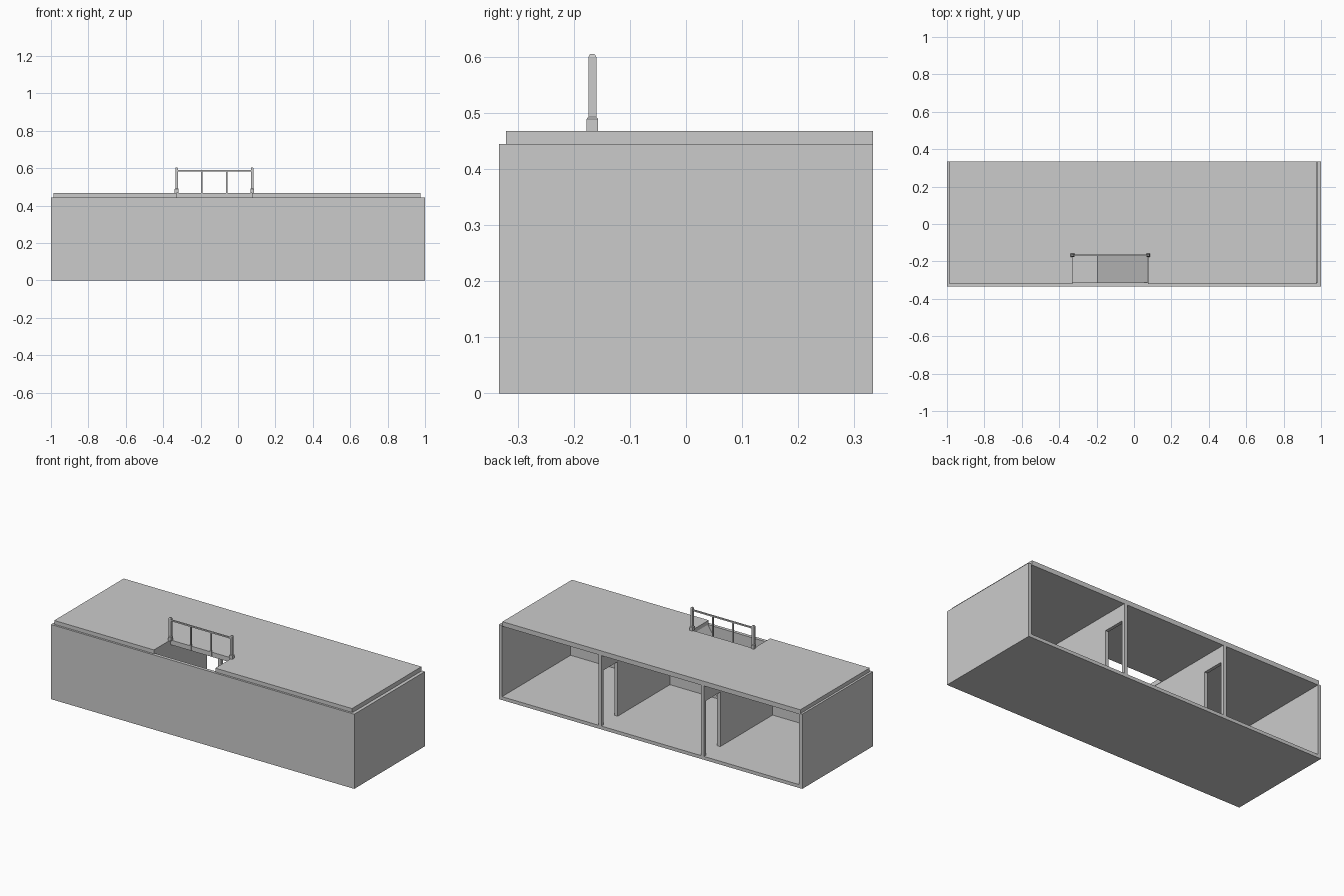
import bpy, bmesh

if "Cube" in bpy.data.objects:
    bpy.data.objects.remove(bpy.data.objects["Cube"])

def mesh_object(name, bm):
    bmesh.ops.recalc_face_normals(bm, faces=bm.faces)
    me = bpy.data.meshes.new(name)
    bm.to_mesh(me)
    bm.free()
    ob = bpy.data.objects.new(name, me)
    bpy.context.collection.objects.link(ob)
    return ob

def box(name, x0, x1, y0, y1, z0, z1):
    bm = bmesh.new()
    bmesh.ops.create_cube(bm, size=1)
    for v in bm.verts:
        v.co.x = x1 if v.co.x > 0 else x0
        v.co.y = y1 if v.co.y > 0 else y0
        v.co.z = z1 if v.co.z > 0 else z0
    return mesh_object(name, bm)

def prism(name, profile, to3d, offset):
    """Extrude a closed 2D profile by an offset."""
    bm = bmesh.new()
    face = bm.faces.new([bm.verts.new(to3d(*p)) for p in profile])
    new = bmesh.ops.extrude_face_region(bm, geom=[face])["geom"]
    bmesh.ops.translate(bm, vec=offset,
                        verts=[g for g in new if isinstance(g, bmesh.types.BMVert)])
    return mesh_object(name, bm)

T, D, H, ROOF = 0.02, 0.333, 0.445, 0.468
HX0, HX1, HY = -0.33, 0.075, -0.165     # stairwell opening

# Outer shell, open at the back
box("floor", -1, 1, -D, D, 0, T)
box("front_wall", -1, 1, -D, -D + T, T, H)
box("left_wall", -1, -1 + T, -D + T, D, T, H)
box("right_wall", 1 - T, 1, -D + T, D, T, H)

# Partitions with a doorway near the back
door = [(-D + T, T), (0.18, T), (0.18, 0.345), (0.312, 0.345),
        (0.312, T), (D, T), (D, H), (-D + T, H)]
for name, x in (("left_partition", -0.352), ("right_partition", 0.325)):
    prism(name, door, lambda y, z, x=x: (x, y, z), (T, 0, 0))

# Roof slab notched for the stairwell
roof = [(-0.987, -0.321), (HX0, -0.321), (HX0, HY), (HX1, HY),
        (HX1, -0.321), (0.977, -0.321), (0.977, D), (-0.987, D)]
prism("roof_slab", roof, lambda x, y: (x, y, H - 0.005), (0, 0, ROOF - H + 0.005))

# Steep stair ramp rising to the roof
ramp = [(-0.195, T), (-0.145, T), (HX1, 0.385), (HX1, H)]
prism("stair_ramp", ramp, lambda x, z: (x, -D + T, z), (0, HY + D - T, 0))

# Railing behind the stairwell: stepped square posts with chamfered caps
def post(name, x, y):
    bm = bmesh.new()
    rings = []
    for r, z in ((0.0105, ROOF), (0.0105, 0.489), (0.007, 0.493),
                 (0.007, 0.600), (0.004, 0.605)):
        rings.append([bm.verts.new((x + sx * r, y + sy * r, z))
                      for sx, sy in ((-1, -1), (1, -1), (1, 1), (-1, 1))])
    for a, b in zip(rings, rings[1:]):
        for i in range(4):
            j = (i + 1) % 4
            bm.faces.new((a[i], a[j], b[j], b[i]))
    bm.faces.new(rings[0])
    bm.faces.new(rings[-1])
    return mesh_object(name, bm)

RY = -0.167
post("left_rail_post", -0.328, RY)
post("right_rail_post", 0.076, RY)
box("top_rail", -0.328, 0.076, RY - 0.004, RY + 0.004, 0.584, 0.592)
for name, x in (("left_baluster", -0.194), ("right_baluster", -0.06)):
    box(name, x - 0.004, x + 0.004, RY - 0.004, RY + 0.004, H, 0.586)
